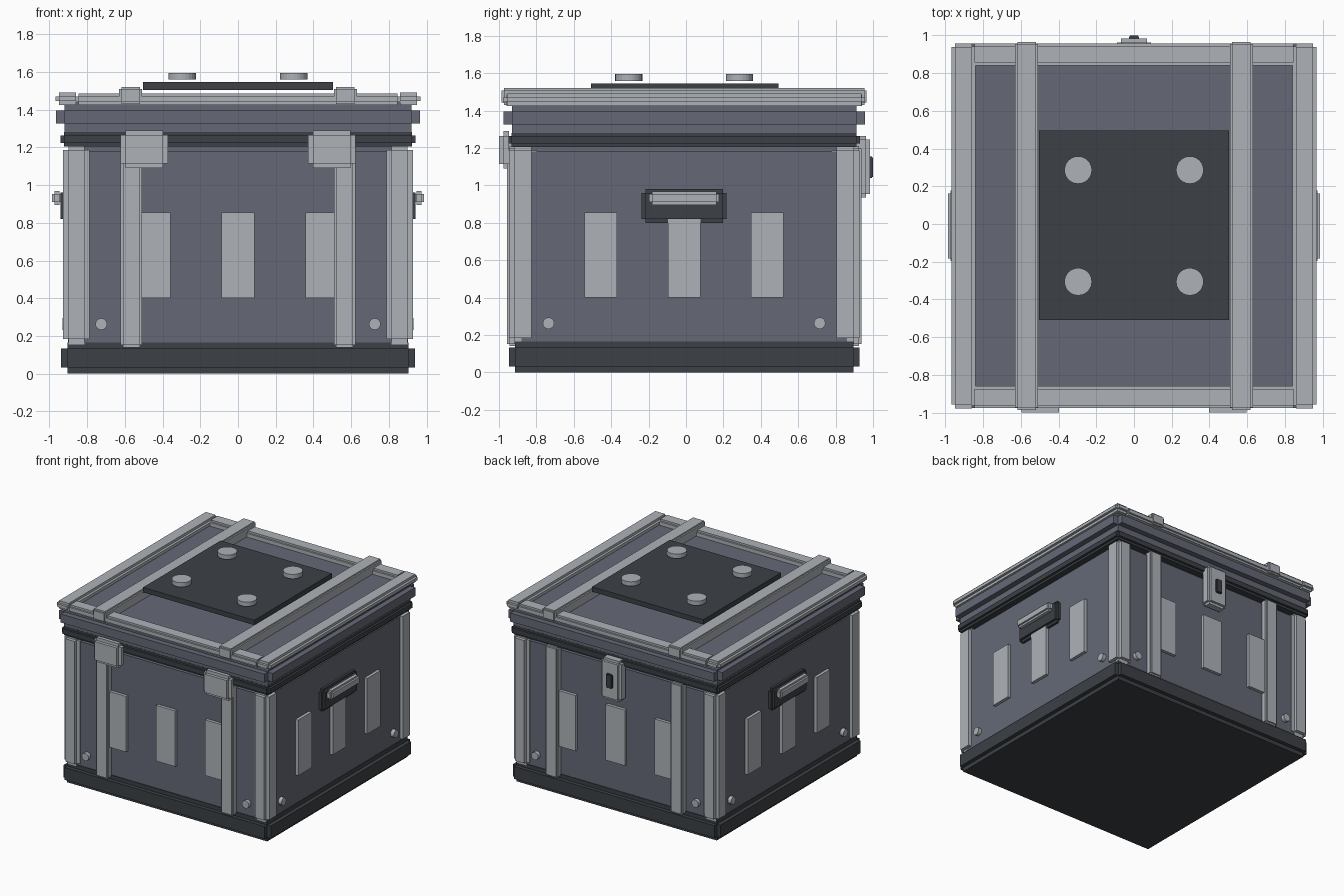
import bpy, bmesh, math
from mathutils import Matrix, Vector

if "Cube" in bpy.data.objects:
    bpy.data.objects.remove(bpy.data.objects["Cube"])

Y0 = -0.01  # the case sits slightly forward because the latch sticks out behind


def material(name, rgb):
    m = bpy.data.materials.new(name)
    m.diffuse_color = (*rgb, 1)
    m.use_nodes = True
    m.node_tree.nodes["Principled BSDF"].inputs["Base Color"].default_value = m.diffuse_color
    return m


PANEL = material("slate_panel", (0.130, 0.141, 0.182))
METAL = material("light_metal", (0.42, 0.45, 0.485))
DARK = material("dark_rubber", (0.045, 0.051, 0.060))


def finish(name, bm, mat):
    me = bpy.data.meshes.new(name)
    bm.to_mesh(me)
    bm.free()
    me.materials.append(mat)
    ob = bpy.data.objects.new(name, me)
    bpy.context.collection.objects.link(ob)
    return ob


def stepped_box(name, xr, yr, zr, r, mat):
    """Box with stepped edges: three crossing boxes, each full size on one axis."""
    bm = bmesh.new()
    lo, hi = Vector((xr[0], yr[0], zr[0])), Vector((xr[1], yr[1], zr[1]))
    mid, size = (lo + hi) / 2, hi - lo
    for axis in range(3):
        s = [size[i] if i == axis else size[i] - 2 * r for i in range(3)]
        bmesh.ops.create_cube(bm, size=1, matrix=Matrix.Translation(mid) @ Matrix.Diagonal((*s, 1)))
    return finish(name, bm, mat)


def box(name, xr, yr, zr, mat):
    bm = bmesh.new()
    c = [(a + b) / 2 for a, b in (xr, yr, zr)]
    s = [b - a for a, b in (xr, yr, zr)]
    bmesh.ops.create_cube(bm, size=1, matrix=Matrix.Translation(c) @ Matrix.Diagonal((*s, 1)))
    return finish(name, bm, mat)


def disc(name, centre, radius, depth, direction, mat, n=24):
    bm = bmesh.new()
    rot = Vector((0, 0, 1)).rotation_difference(Vector(direction)).to_matrix().to_4x4()
    bmesh.ops.create_cone(bm, cap_ends=True, segments=n, radius1=radius, radius2=radius,
                          depth=depth, matrix=Matrix.Translation(centre) @ rot)
    return finish(name, bm, mat)


def span(a, b, sign):
    return tuple(sorted((a * sign, b * sign)))


def yspan(a, b, sign=1):
    lo, hi = span(a, b, sign)
    return lo + Y0, hi + Y0


def slab(name, half, zr, r, mat):
    stepped_box(name, (-half, half), yspan(-half, half), zr, r, mat)


# Stacked base, body, seal and lid
slab("base", 0.937, (0.0, 0.165), 0.032, DARK)
slab("body", 0.90, (0.10, 1.21), 0.03, PANEL)
slab("seal", 0.94, (1.205, 1.28), 0.018, DARK)
slab("lid", 0.966, (1.28, 1.44), 0.045, PANEL)

# Corner posts
for sx in (-1, 1):
    for sy in (-1, 1):
        stepped_box("corner_post", span(0.787, 0.927, sx), yspan(0.787, 0.937, sy),
                    (0.155, 1.215), 0.028, METAL)

for s in (-1, 1):
    # Lid rim rails
    stepped_box("lid_side_rail", span(0.84, 0.968, s), yspan(-0.968, 0.968), (1.425, 1.49), 0.02, METAL)
    stepped_box("lid_end_rail", (-0.86, 0.86), yspan(0.85, 0.966, s), (1.425, 1.485), 0.015, METAL)
    # Straps over the lid and down the front and back
    stepped_box("lid_strap", span(0.508, 0.63, s), yspan(-0.976, 0.976), (1.43, 1.52), 0.012, METAL)
    for sy in (-1, 1):
        stepped_box("body_strap", span(0.508, 0.622, s), yspan(0.88, 0.947, sy), (0.14, 1.21), 0.012, METAL)
    # Front hinges
    stepped_box("hinge", span(0.372, 0.622, s), (-1.0, -0.92), (1.09, 1.29), 0.025, METAL)
    # Side handles
    stepped_box("handle_plate", span(0.88, 0.94, s), yspan(-0.227, 0.227), (0.80, 0.98), 0.02, DARK)
    stepped_box("handle_grip", span(0.93, 0.987, s), yspan(-0.187, 0.187), (0.895, 0.968), 0.015, METAL)

# Raised plates and corner rivets on all four walls
for s in (-1, 1):
    for t in (-0.445, 0, 0.445):
        w = (t - 0.087, t + 0.087)
        box("front_back_plate", w, yspan(0.88, 0.925, s), (0.40, 0.855), METAL)
        box("side_plate", span(0.88, 0.925, s), yspan(*w), (0.40, 0.855), METAL)
    for t in (-0.725, 0.725):
        disc("front_back_rivet", (t, s * 0.905 + Y0, 0.263), 0.031, 0.05, (0, 1, 0), METAL, 16)
        disc("side_rivet", (s * 0.905, t + Y0, 0.263), 0.031, 0.05, (1, 0, 0), METAL, 16)

# Back latch with its dark button
stepped_box("latch", (-0.09, 0.09), (0.89, 0.983), (0.935, 1.265), 0.02, METAL)
stepped_box("latch_button", (-0.027, 0.027), (0.97, 1.0), (1.04, 1.155), 0.006, DARK)

# Top pad with four round studs
box("top_pad", (-0.503, 0.503), yspan(-0.498, 0.505), (1.505, 1.545), DARK)
for x in (-0.296, 0.296):
    for y in (-0.296, 0.296):
        disc("pad_stud", (x, y + Y0, 1.577), 0.073, 0.036, (0, 0, 1), METAL)
